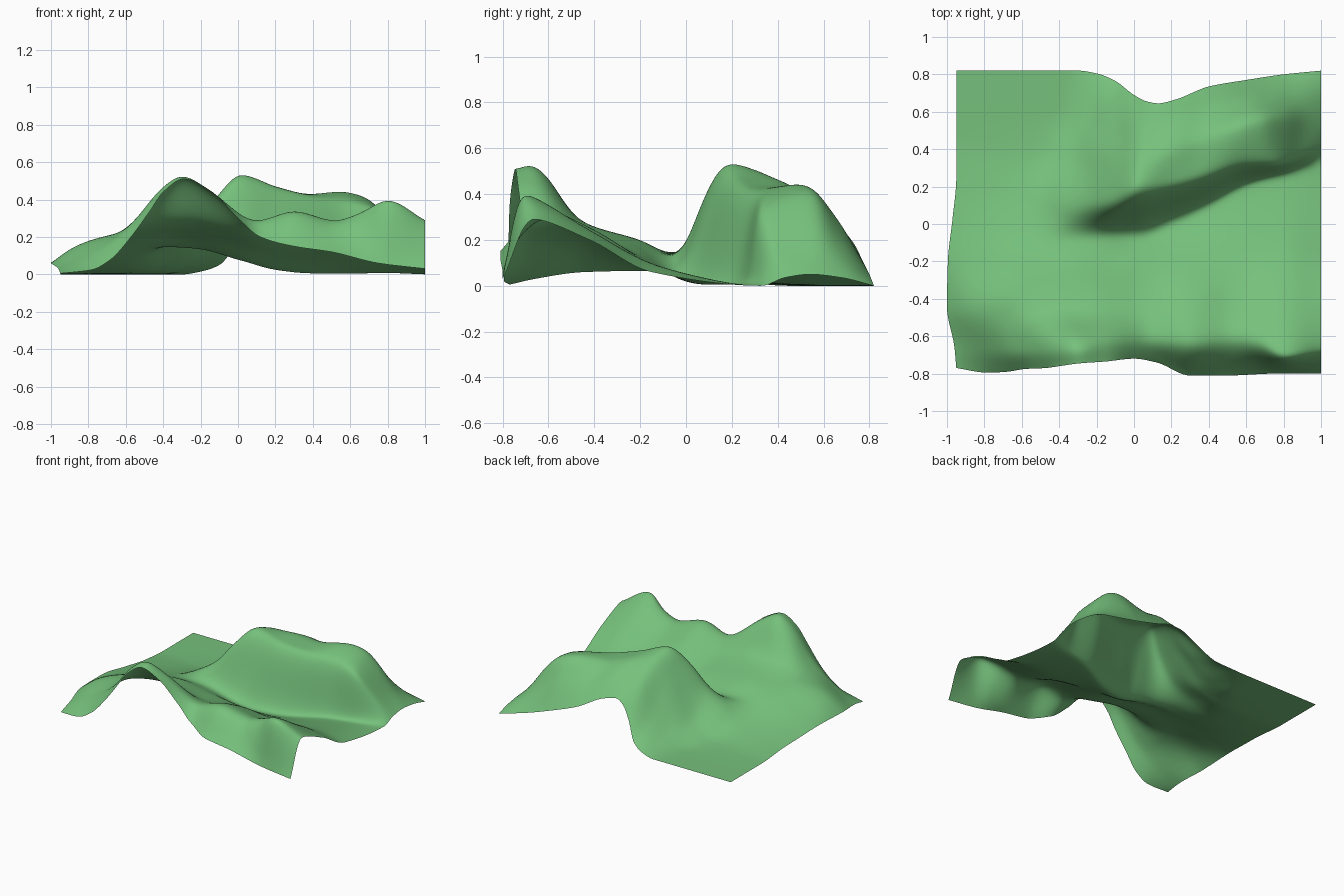
import bpy, bmesh, math

NX, NV = 120, 120   # samples along x and from front to back


def monotone(ts, vs):
    """Return a smooth interpolator that does not overshoot its points."""
    n = len(ts)
    h = [ts[i + 1] - ts[i] for i in range(n - 1)]
    d = [(vs[i + 1] - vs[i]) / h[i] for i in range(n - 1)]
    m = [d[0]] + [0.0] * (n - 2) + [d[-1]]
    for i in range(1, n - 1):
        if d[i - 1] * d[i] > 0:
            a, b = 2 * h[i] + h[i - 1], h[i] + 2 * h[i - 1]
            m[i] = (a + b) / (a / d[i - 1] + b / d[i])

    def f(t):
        i = 0
        while i < n - 2 and t > ts[i + 1]:
            i += 1
        s = (t - ts[i]) / h[i]
        return ((1 + 2 * s) * (1 - s) ** 2 * vs[i] + s * (1 - s) ** 2 * h[i] * m[i]
                + s * s * (3 - 2 * s) * vs[i + 1] + s * s * (s - 1) * h[i] * m[i + 1])
    return f


# Guide lines running left to right, as (x, y, z)
front_edge = [(-.95, -.77, .005), (-.78, -.795, .025), (-.68, -.79, .08), (-.58, -.775, .19),
              (-.47, -.77, .34), (-.4, -.76, .44), (-.29, -.745, .51), (-.15, -.735, .45),
              (0, -.72, .30), (.12, -.74, .20), (.3, -.81, .15), (.5, -.81, .12),
              (.75, -.80, .06), (1, -.80, .03)]
front_crest = [(-.96, -.66, .03), (-.75, -.67, .13), (-.57, -.68, .27), (-.4, -.69, .47),
               (-.3, -.69, .53), (-.15, -.66, .45), (.1, -.62, .29), (.3, -.63, .34),
               (.52, -.61, .29), (.65, -.63, .33), (.8, -.70, .40), (1, -.66, .29)]
shoulder = [(-1, -.44, .06), (-.9, -.44, .135), (-.8, -.44, .18), (-.6, -.44, .23),
            (-.4, -.44, .27), (-.25, -.45, .28), (.05, -.42, .22), (.3, -.42, .255),
            (.55, -.42, .21), (.8, -.43, .25), (1, -.42, .20)]
mid_slope = [(-.995, -.2, .065), (-.6, -.2, .17), (-.35, -.2, .20), (-.1, -.21, .17),
             (.2, -.17, .11), (.5, -.14, .085), (.8, -.13, .09), (1, -.15, .06)]
valley = [(-.97, .03, .04), (-.6, -.01, .10), (-.4, -.06, .145), (-.2, -.07, .13),
          (0, -.07, .075), (.2, 0, .02), (.4, .09, .003), (.6, .2, .003), (.8, .265, .003), (1, .33, 0)]
hill_brow = [(-.95, .25, .015), (-.6, .15, .055), (-.4, .08, .15), (-.25, .10, .25),
             (-.12, .13, .41), (.01, .20, .54), (.2, .23, .47), (.4, .28, .42),
             (.6, .33, .39), (.75, .33, .34), (.88, .37, .18), (1, .43, .035)]
hill_top = [(-.95, .45, 0), (-.5, .40, .01), (-.3, .35, .09), (-.2, .33, .21),
            (-.1, .31, .36), (.03, .30, .51), (.2, .36, .47), (.38, .43, .43),
            (.55, .50, .445), (.68, .54, .415), (.8, .55, .30), (.91, .55, .14), (1, .54, .05)]
back_slope = [(-.95, .62, 0), (-.4, .60, 0), (-.25, .56, .05), (-.1, .51, .20),
              (.05, .48, .40), (.2, .52, .40), (.4, .60, .33), (.6, .64, .32),
              (.72, .66, .25), (.87, .67, .13), (1, .68, .035)]
back_edge = [(-.95, .82, 0), (-.3, .82, 0), (-.2, .805, .015), (-.1, .765, .05), (0, .69, .17),
             (.07, .655, .25), (.13, .645, .28), (.22, .665, .265), (.4, .735, .18),
             (.6, .77, .11), (.8, .80, .05), (1, .82, 0)]
guides = [front_edge, front_crest, shoulder, mid_slope, valley,
          hill_brow, hill_top, back_slope, back_edge]

# Smooth functions y(x), z(x) for every guide
rails = []
for g in guides:
    xs = [p[0] for p in g]
    rails.append((xs[0], monotone(xs, [p[1] for p in g]), monotone(xs, [p[2] for p in g])))

# Loft the sheet across the guides
bm = bmesh.new()
rows = []
for i in range(NX + 1):
    u = i / NX
    pts = []
    for x0, fy, fz in rails:
        x = x0 + (1 - x0) * u
        pts.append((x, fy(x), fz(x)))
    ts = [0.0]
    for a, b in zip(pts, pts[1:]):
        ts.append(ts[-1] + math.dist(a, b))
    fs = [monotone(ts, [p[k] for p in pts]) for k in range(3)]
    rows.append([bm.verts.new([f(ts[-1] * j / NV) for f in fs]) for j in range(NV + 1)])
for a, b in zip(rows, rows[1:]):
    for j in range(NV):
        bm.faces.new((a[j], b[j], b[j + 1], a[j + 1]))

# Soften the lofted surface a little, keeping the border
inner = [v for v in bm.verts if not v.is_boundary]
for _ in range(10):
    bmesh.ops.smooth_vert(bm, verts=inner, factor=0.5,
                          use_axis_x=True, use_axis_y=True, use_axis_z=True)
for f in bm.faces:
    f.smooth = True

mesh = bpy.data.meshes.new("terrain")
bm.to_mesh(mesh)
bm.free()
green = bpy.data.materials.new("grass green")
green.diffuse_color = (.18, .53, .20, 1)
mesh.materials.append(green)
terrain = bpy.data.objects.new("terrain", mesh)
bpy.context.collection.objects.link(terrain)
